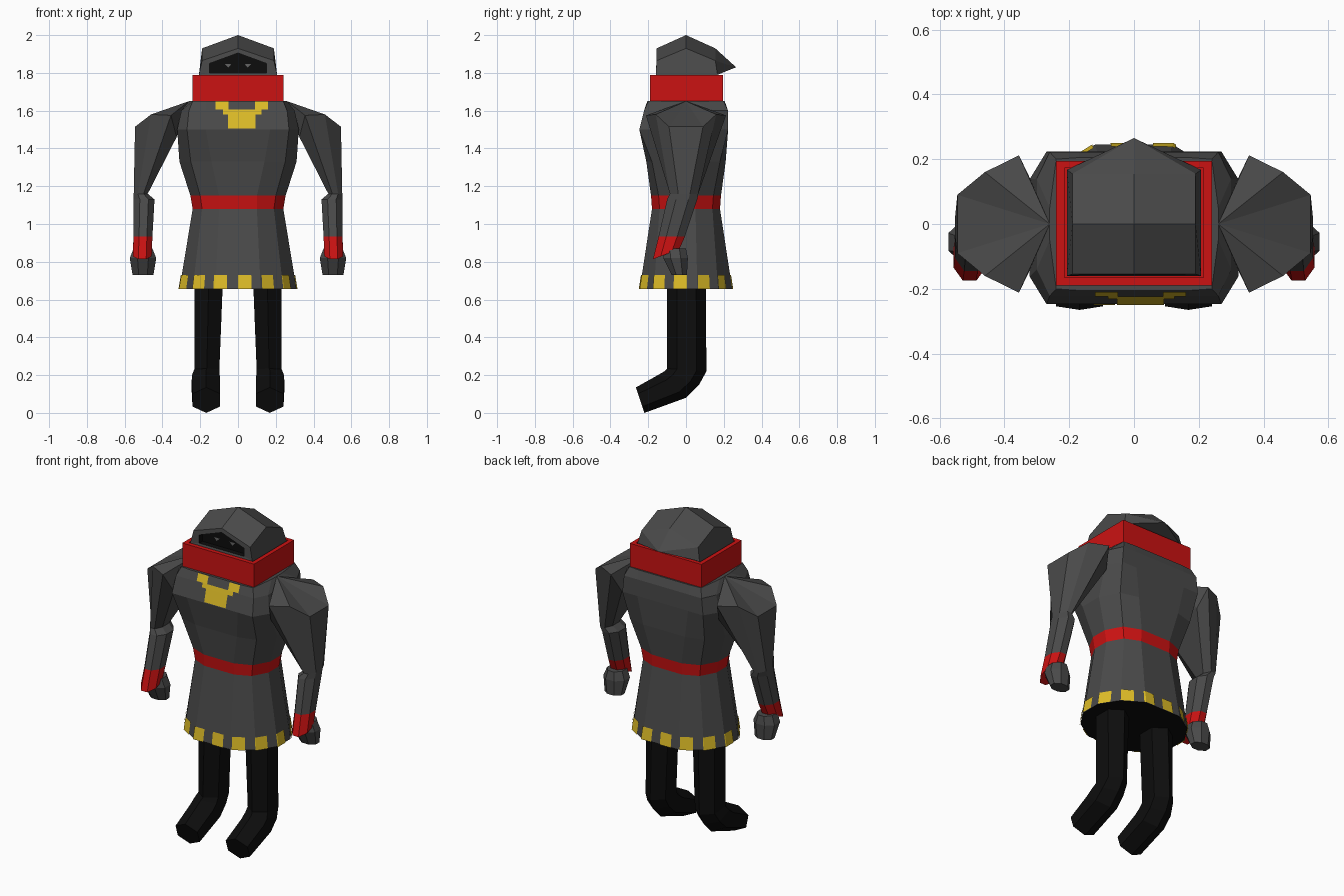
import bpy, bmesh, math
from mathutils import Vector

if "Cube" in bpy.data.objects:
    bpy.data.objects.remove(bpy.data.objects["Cube"])


def material(name, col):
    m = bpy.data.materials.new(name)
    m.diffuse_color = (*col, 1)
    m.use_nodes = True
    m.node_tree.nodes["Principled BSDF"].inputs["Base Color"].default_value = m.diffuse_color
    return m


GREY = material("charcoal cloth", (0.068, 0.068, 0.068))
BLACK = material("black", (0.004, 0.004, 0.004))
RED = material("red trim", (0.6, 0.006, 0.006))
GOLD = material("gold trim", (0.72, 0.5, 0.02))
EYE = material("eye grey", (0.13, 0.13, 0.13))


def build(name, verts, faces, mats, rule=None, mirror=False, closed=True):
    """Make an object; rule(face centre, face index) gives the material slot."""
    bm = bmesh.new()
    vs = [bm.verts.new(v) for v in verts]
    for f in faces:
        bm.faces.new([vs[i] for i in f])
    if closed:
        bmesh.ops.recalc_face_normals(bm, faces=bm.faces)
    if rule:
        for i, f in enumerate(bm.faces):
            f.material_index = rule(f.calc_center_median(), i)
    if mirror:
        dup = bmesh.ops.duplicate(bm, geom=bm.verts[:] + bm.edges[:] + bm.faces[:])["geom"]
        for v in dup:
            if isinstance(v, bmesh.types.BMVert):
                v.co.x *= -1
        bmesh.ops.reverse_faces(bm, faces=[f for f in dup if isinstance(f, bmesh.types.BMFace)])
    me = bpy.data.meshes.new(name)
    bm.to_mesh(me)
    bm.free()
    for m in mats:
        me.materials.append(m)
    ob = bpy.data.objects.new(name, me)
    bpy.context.collection.objects.link(ob)
    return ob


def loft(rings, apex=None):
    """Skin rings of equal length, capping both ends (start optionally with a fan)."""
    n = len(rings[0])
    verts = [p for r in rings for p in r]
    faces = []
    for k in range(len(rings) - 1):
        for i in range(n):
            j = (i + 1) % n
            faces.append((k * n + i, k * n + j, (k + 1) * n + j, (k + 1) * n + i))
    if apex:
        verts.append(apex)
        faces += [(i, (i + 1) % n, len(verts) - 1) for i in range(n)]
    else:
        faces.append(tuple(range(n)))
    faces.append(tuple(range((len(rings) - 1) * n, len(rings) * n)))
    return verts, faces


# Tunic: twelve-sided rings, red between waist and belt top, black underside
def tunic_ring(z, x1, x2, x3, y1, y2, y3, off=0.0):
    q = [(x1, y1), (x2, y2), (x3, y3)]
    pts = [(x, -y) for x, y in q] + [(x, y) for x, y in reversed(q)]
    pts += [(-x, y) for x, y in q] + [(-x, -y) for x, y in reversed(q)]
    return [Vector((x, y + off, z)) for x, y in pts]


hem = tunic_ring(0.655, .12, .24, .31, .245, .17, .06)
waist = tunic_ring(1.08, .10, .19, .24, .18, .14, .05)
rings = [hem, waist,
         tunic_ring(1.15, .10, .20, .252, .185, .145, .05),
         tunic_ring(1.33, .14, .25, .31, .21, .18, .07),
         tunic_ring(1.50, .17, .27, .322, .235, .235, .15, -.012),
         tunic_ring(1.60, .17, .26, .30, .222, .222, .14, .0),
         tunic_ring(1.65, .17, .24, .26, .205, .20, .05)]
v, f = loft(rings)
build("tunic", v, f, [GREY, RED, BLACK],
      lambda c, i: 2 if c.z < 0.66 else 1 if 1.09 < c.z < 1.14 else 0)

# Hem spots: thin gold plates spaced round the hem, bent at the corners
n = len(hem)
corner = [0.0]
for i in range(n):
    corner.append(corner[-1] + (hem[(i + 1) % n] - hem[i]).length)
total = corner[-1]


def hem_point(s, h):
    s %= total
    i = max(k for k in range(n) if corner[k] <= s + 1e-9)
    t = (s - corner[i]) / (corner[i + 1] - corner[i])
    p = hem[i].lerp(hem[(i + 1) % n], t).lerp(waist[i].lerp(waist[(i + 1) % n], t), h)
    out = Vector((p.x, p.y * 1.2, 0)).normalized()
    return p + out * 0.005


verts, faces = [], []
for k in range(14):
    a = -0.085 - 0.036 + k * total / 14
    b = a + 0.072
    cuts = [a] + [c + m for m in (-total, 0, total) for c in corner[:-1] if a < c + m < b] + [b]
    cuts.sort()
    for s, e in zip(cuts, cuts[1:]):
        o = len(verts)
        verts += [hem_point(s, 0), hem_point(e, 0), hem_point(e, .175), hem_point(s, .175)]
        faces.append((o, o + 1, o + 2, o + 3))
build("hem_spots", verts, faces, [GOLD], closed=False)

# Chest emblem: gold plates lying on the sloping chest
verts, faces = [], []


def chest_y(z):
    return -0.247 + (z - 1.5) * .25 if z < 1.6 else -0.222 + (z - 1.6) * .34


for x0, x1, z0, z1 in [(-.12, -.05, 1.605, 1.648), (.09, .16, 1.605, 1.648),
                       (-.08, .125, 1.58, 1.605), (-.052, .092, 1.505, 1.58)]:
    o = len(verts)
    verts += [(x, chest_y(z) - .004, z) for x, z in [(x0, z0), (x1, z0), (x1, z1), (x0, z1)]]
    faces.append((o, o + 1, o + 2, o + 3))
build("chest_emblem", verts, faces, [GOLD], closed=False)


# Arms: fan-topped shoulder tapering to the elbow, forearm, red cuff
def oval(z, cx, cy, rx, ry, tilt=0.0):
    k = 1 / math.cos(math.pi / 8)
    pts = []
    for i in range(8):
        a = math.pi / 8 + i * math.pi / 4
        y = ry * k * math.sin(a)
        pts.append((cx + rx * k * math.cos(a), cy + y, z + tilt * y))
    return pts


back = [(.545, .09, 1.515), (.46, .16, 1.58), (.355, .212, 1.575), (.325, .15, 1.46)]
shoulder = back + [(x, -y, z) for x, y, z in reversed(back)]
v, f = loft([shoulder, oval(1.16, .515, -.01, .037, .075), oval(1.13, .497, -.02, .055, .08),
             oval(.935, .503, -.075, .05, .07), oval(.84, .507, -.105, .05, .07, .38)],
            apex=(.26, 0, 1.65))
build("arms", v, f, [GREY, RED], lambda c, i: 1 if c.z < 0.92 else 0, mirror=True)

# Hands
v, f = loft([oval(.87, .503, -.06, .05, .06), oval(.82, .503, -.055, .07, .065),
             oval(.73, .503, -.035, .055, .04)])
build("hands", v, f, [GREY], mirror=True)

# Legs: hexagonal tube bent forward into the foot, given by front and back points
rings = []
for cx, rx, (y0, z0), (y1, z1) in [
        (.155, .075, (-.1, .7), (.105, .7)), (.165, .066, (-.1, .235), (.108, .22)),
        (.17, .073, (-.115, .22), (.07, .15)), (.17, .075, (-.14, .205), (0, .08)),
        (.168, .073, (-.265, .135), (-.22, 0))]:
    ring = []
    for i in range(6):
        a = math.pi * i / 3
        t = (1 - math.cos(a)) / 2
        ring.append((cx + rx * math.sin(a) / .866, y0 + (y1 - y0) * t, z0 + (z1 - z0) * t))
    rings.append(ring)
v, f = loft(rings)
build("legs", v, f, [BLACK], mirror=True)


# Collar: hollow square band
def square(x, y0, y1, z):
    return [(-x, y0, z), (x, y0, z), (x, y1, z), (-x, y1, z)]


v, f = loft([square(.24, -.19, .195, 1.645), square(.24, -.19, .195, 1.79),
             square(.215, -.165, .172, 1.79), square(.215, -.165, .172, 1.66)])
build("collar", v, f, [RED])

# Hood: gabled roof, pointed back and recessed black face
v = [(-.19, -.155, 1.865), (0, -.155, 1.93), (.19, -.155, 1.865),      # front edge 0-2
     (-.19, 0, 1.93), (0, 0, 2.0), (.19, 0, 1.93),                     # ridge 3-5
     (-.19, .155, 1.865), (0, .155, 1.93), (.19, .155, 1.865),         # back edge 6-8
     (0, .265, 1.83)]                                                  # tip 9
v += square(.207, -.16, .167, 1.79) + square(.207, -.16, .167, 1.66)   # base 10-13, 14-17
opening = [(-.15, 1.80), (-.15, 1.85), (0, 1.905), (.15, 1.85), (.15, 1.80)]
v += [(x, -.157, z) for x, z in opening] + [(x, -.125, z) for x, z in opening]
f = [(0, 1, 4, 3), (1, 2, 5, 4), (3, 4, 7, 6), (4, 5, 8, 7),
     (7, 8, 9), (6, 7, 9), (8, 12, 9), (6, 9, 13), (12, 13, 9),
     (0, 3, 6, 13, 10), (2, 11, 12, 8, 5),
     (10, 11, 15, 14), (11, 12, 16, 15), (12, 13, 17, 16), (13, 10, 14, 17), (14, 15, 16, 17)]
rim = [10, 0, 1, 2, 11]
for i in range(5):
    j = (i + 1) % 5
    f.append((rim[i], rim[j], 18 + j, 18 + i))
first_black = len(f)
f += [(18 + i, 18 + (i + 1) % 5, 23 + (i + 1) % 5, 23 + i) for i in range(5)]
f.append((23, 24, 25, 26, 27))
build("hood", v, f, [GREY, BLACK], lambda c, i: 1 if i >= first_black else 0)

# Eyes: small plates inside the hood
v, f = [], []
for x in (-.052, .052):
    o = len(v)
    v += [(x, -.129, 1.828), (x + .018, -.129, 1.848), (x - .018, -.129, 1.848)]
    f.append((o, o + 1, o + 2))
build("eyes", v, f, [EYE], closed=False)
